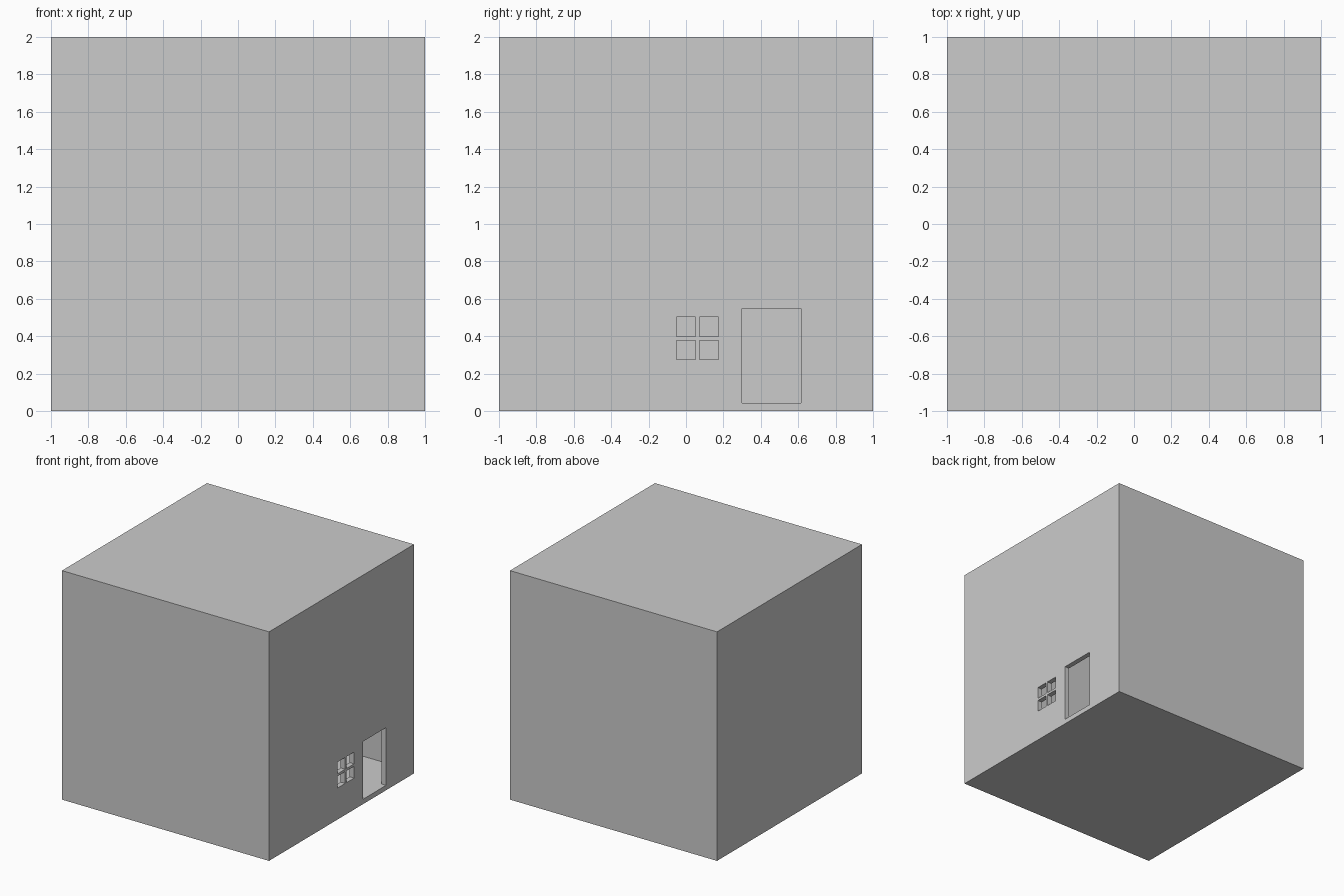
import bpy, bmesh
from mathutils import Vector

if "Cube" in bpy.data.objects:
    bpy.data.objects.remove(bpy.data.objects["Cube"])

T = 0.043  # wall thickness


def box(name, lo, hi):
    bm = bmesh.new()
    bmesh.ops.create_cube(bm, size=1)
    for v in bm.verts:
        v.co = Vector([lo[i] if v.co[i] < 0 else hi[i] for i in range(3)])
    me = bpy.data.meshes.new(name)
    bm.to_mesh(me)
    bm.free()
    ob = bpy.data.objects.new(name, me)
    bpy.context.collection.objects.link(ob)
    return ob


def cut(target, cutter):
    mod = target.modifiers.new(cutter.name, 'BOOLEAN')
    mod.operation = 'DIFFERENCE'
    mod.solver = 'EXACT'
    mod.object = cutter
    bpy.context.view_layer.objects.active = target
    bpy.ops.object.modifier_apply(modifier=mod.name)
    bpy.data.objects.remove(cutter)


# hollow room with floor and ceiling
room = box("room_shell", (-1, -1, 0), (1, 1, 2))
cut(room, box("room_cavity", (-1 + T, -1 + T, T), (1 - T, 1 - T, 2 - T)))

# doorway in the right wall, sill flush with the floor
cut(room, box("doorway", (0.9, 0.30, T), (1.1, 0.615, 0.547)))

# four window panes
for y in (-0.052, 0.071):
    for z in (0.275, 0.399):
        cut(room, box("window_pane", (0.9, y, z), (1.1, y + 0.103, z + 0.103)))
